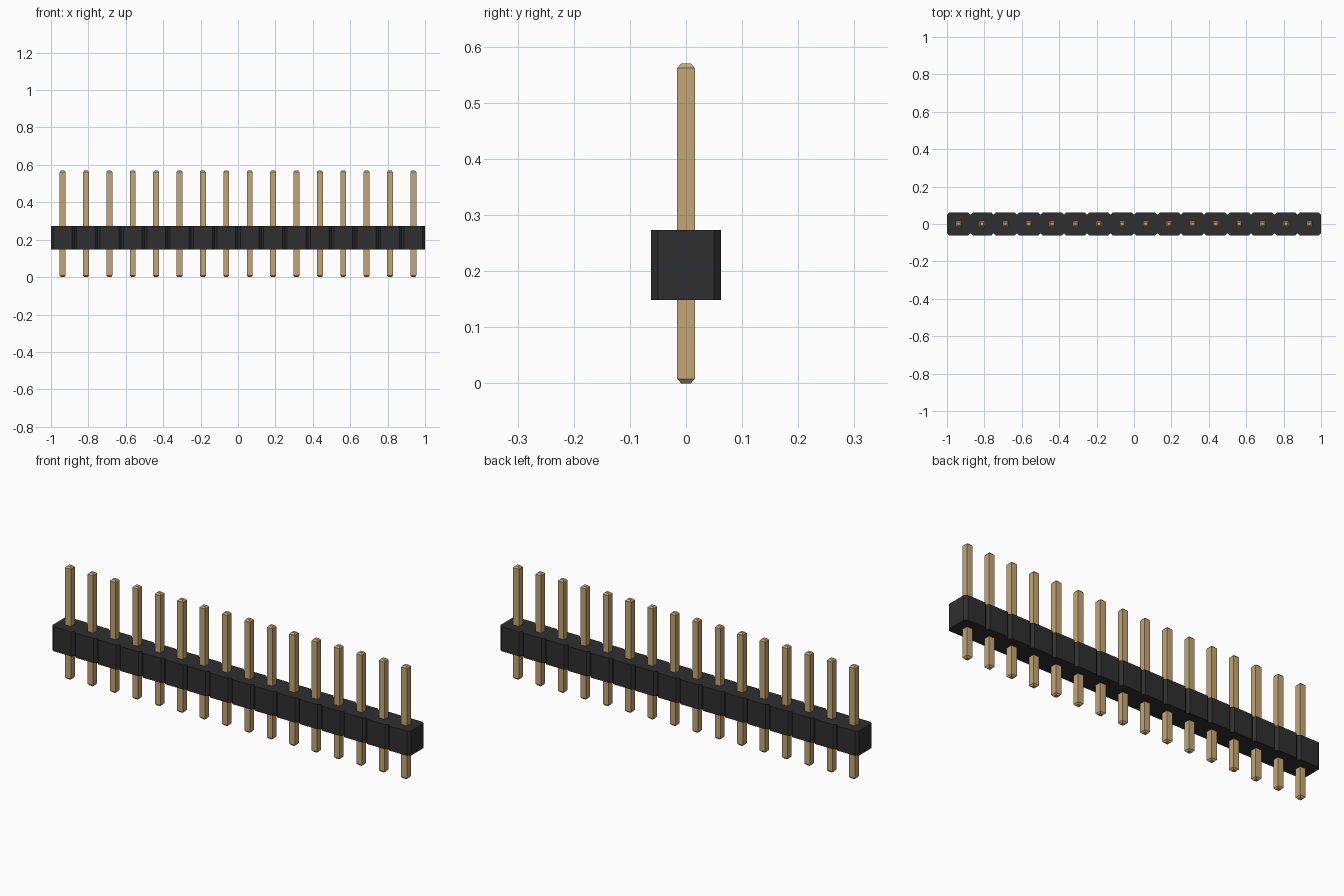
import bpy
import bmesh

if "Cube" in bpy.data.objects:
    bpy.data.objects.remove(bpy.data.objects["Cube"])

COUNT = 16
PITCH = 2.0 / COUNT
HALF_DEPTH = 0.062
CHAMFER = 0.0125
BODY_Z = (0.149, 0.273)
PIN_HALF, TIP_HALF = 0.0157, 0.0085
PIN_TOP, TIP_HEIGHT = 0.57, 0.008


def material(name, color):
    mat = bpy.data.materials.new(name)
    mat.diffuse_color = (*color, 1.0)
    mat.use_nodes = True
    mat.node_tree.nodes["Principled BSDF"].inputs["Base Color"].default_value = mat.diffuse_color
    return mat


def add_object(name, bm, mat):
    bmesh.ops.recalc_face_normals(bm, faces=bm.faces)
    mesh = bpy.data.meshes.new(name)
    bm.to_mesh(mesh)
    bm.free()
    mesh.materials.append(mat)
    obj = bpy.data.objects.new(name, mesh)
    bpy.context.collection.objects.link(obj)
    return obj


black = material("black plastic", (0.028, 0.028, 0.028))
gold = material("gold metal", (0.55, 0.39, 0.18))

# Housing: notched outline extruded upward
front = []
for i in range(COUNT):
    x0 = -1 + i * PITCH
    front += [(x0, -HALF_DEPTH + CHAMFER), (x0 + CHAMFER, -HALF_DEPTH),
              (x0 + PITCH - CHAMFER, -HALF_DEPTH)]
front.append((1.0, -HALF_DEPTH + CHAMFER))
outline = front + [(x, -y) for x, y in reversed(front)]

bm = bmesh.new()
base = bm.faces.new([bm.verts.new((x, y, BODY_Z[0])) for x, y in outline])
result = bmesh.ops.extrude_face_region(bm, geom=[base], use_keep_orig=True)
top = [g for g in result["geom"] if isinstance(g, bmesh.types.BMVert)]
bmesh.ops.translate(bm, verts=top, vec=(0, 0, BODY_Z[1] - BODY_Z[0]))
add_object("housing", bm, black)

# Pins: square posts with tapered tips at both ends
bm = bmesh.new()
rings = []
for half, z in ((TIP_HALF, 0), (PIN_HALF, TIP_HEIGHT),
                (PIN_HALF, PIN_TOP - TIP_HEIGHT), (TIP_HALF, PIN_TOP)):
    rings.append([bm.verts.new((sx * half, sy * half, z))
                  for sx, sy in ((-1, -1), (1, -1), (1, 1), (-1, 1))])
for lower, upper in zip(rings, rings[1:]):
    for k in range(4):
        n = (k + 1) % 4
        bm.faces.new((lower[k], lower[n], upper[n], upper[k]))
bm.faces.new(rings[0][::-1])
bm.faces.new(rings[-1])
pin = add_object("pin_1", bm, gold)
pin.location.x = -1 + PITCH / 2

for i in range(1, COUNT):
    copy = bpy.data.objects.new(f"pin_{i + 1}", pin.data)
    copy.location.x = -1 + (i + 0.5) * PITCH
    bpy.context.collection.objects.link(copy)
